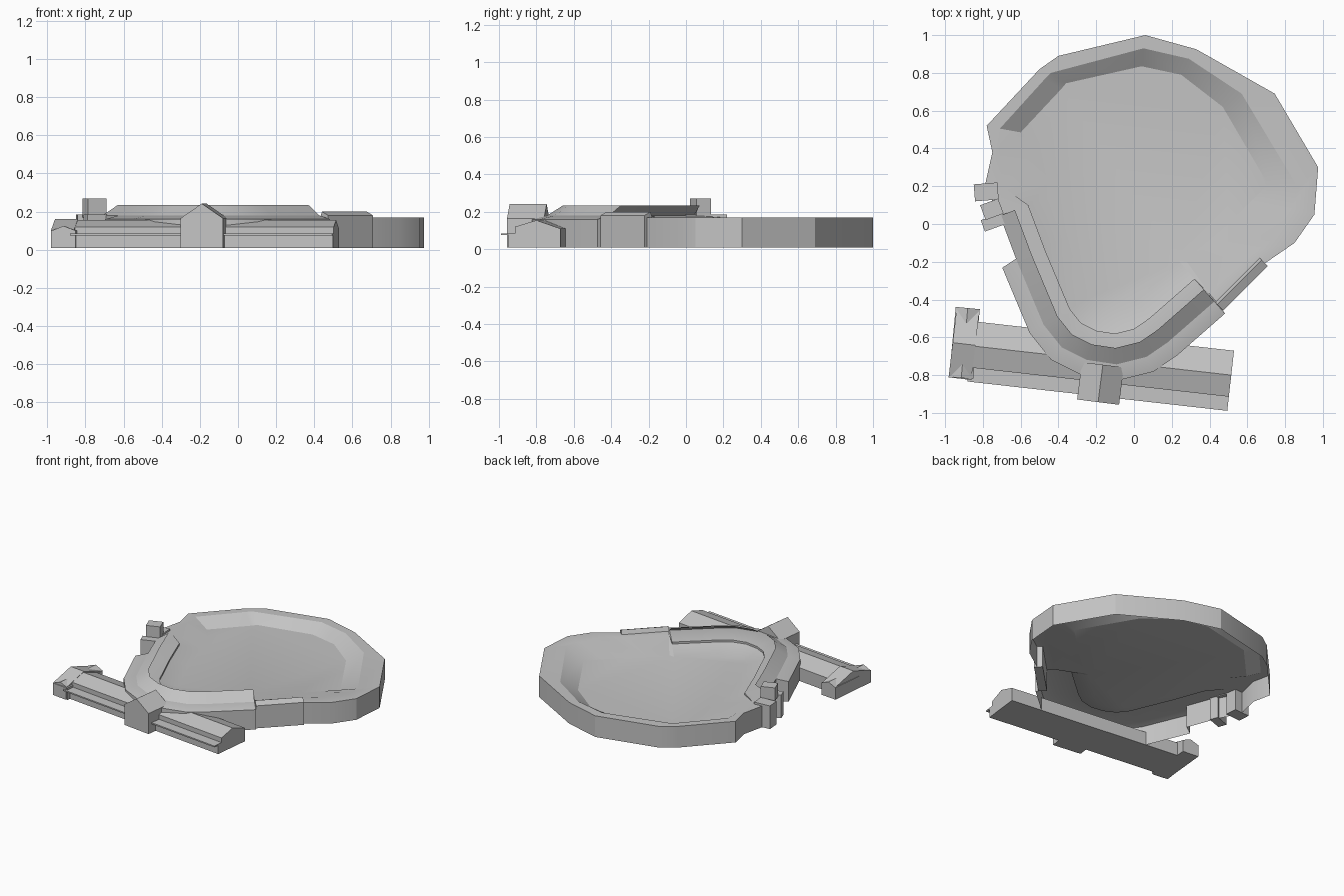
import bpy, bmesh, math
from mathutils import Vector

if "Cube" in bpy.data.objects:
    bpy.data.objects.remove(bpy.data.objects["Cube"])

GREY = (0.55, 0.55, 0.55, 1)
grey = bpy.data.materials.new("concrete_grey")
grey.use_nodes = True
grey.diffuse_color = GREY
grey.node_tree.nodes["Principled BSDF"].inputs["Base Color"].default_value = GREY


def finish(name, bm, smooth=0):
    bmesh.ops.remove_doubles(bm, verts=bm.verts, dist=0.0005)
    bmesh.ops.recalc_face_normals(bm, faces=bm.faces)
    mesh = bpy.data.meshes.new(name)
    bm.to_mesh(mesh)
    bm.free()
    mesh.materials.append(grey)
    ob = bpy.data.objects.new(name, mesh)
    bpy.context.collection.objects.link(ob)
    if smooth:
        bpy.ops.object.select_all(action='DESELECT')
        ob.select_set(True)
        bpy.context.view_layer.objects.active = ob
        bpy.ops.object.shade_smooth_by_angle(angle=math.radians(smooth))
    return ob


def loft(bm, columns, closed):
    """Skin quads between neighbouring columns of points."""
    rows = [[bm.verts.new(p) for p in col] for col in columns]
    for i in range(len(rows) if closed else len(rows) - 1):
        a, b = rows[i], rows[(i + 1) % len(rows)]
        for k in range(len(a) - 1):
            bm.faces.new((a[k], b[k], b[k + 1], a[k + 1]))
    return rows


def extrude(name, p0, p1, profile):
    """Sweep a (sideways, z) profile from p0 to p1, sideways = left of travel."""
    p0, p1 = Vector(p0), Vector(p1)
    d = (p1 - p0).normalized()
    side = Vector((-d.y, d.x))
    bm = bmesh.new()
    cols = [[(*(p + side * s), z) for s, z in profile + profile[:1]] for p in (p0, p1)]
    rows = loft(bm, cols, False)
    for row in rows:
        bm.faces.new(row[:-1])
    return finish(name, bm)


def gable(name, p0, p1, half, eave, peak):
    return extrude(name, p0, p1, [(-half, 0.01), (-half, eave), (0, peak),
                                  (half, eave), (half, 0.01)])


def block(name, p0, p1, half, low, high):
    return extrude(name, p0, p1, [(-half, low), (-half, high), (half, high), (half, low)])


# Grandstand: front edge of the upper deck, from its +x end round to its -x end
deck = [Vector(p) for p in ((.32, -.29), (.08, -.5), (.0, -.555), (-.1, -.58), (-.2, -.565),
                            (-.28, -.525), (-.34, -.45), (-.47, -.14), (-.475, -.127), (-.56, .1))]


def offset(i, dist):
    """Move a deck point outwards, mitred at corners."""
    ns = []
    for a, b in ((i - 1, i), (i, i + 1)):
        if a >= 0 and b < len(deck):
            d = (deck[b] - deck[a]).normalized()
            ns.append(Vector((-d.y, d.x)) * -1)
    n = sum(ns, Vector((0, 0))).normalized()
    return deck[i] - n * dist * (1 if n.dot(ns[0]) < 0 else -1) / max(n.dot(ns[0]), .8)


def at(p, z):
    return (p[0], p[1], z)


def sign():
    """Outward side of the first deck segment is towards -y."""
    return 1 if offset(0, .1).y < deck[0].y else -1


S = sign()
stand, roof = [], []
for i in range(len(deck)):
    base = offset(i, S * .16)
    wide = offset(i, S * .245) if i < len(deck) - 2 else base
    top = .16 if i < len(deck) - 2 else .18
    stand.append([at(wide, .01), at(wide, top), at(base, .18), at(deck[i], .165),
                  at(deck[i], .15), at(offset(i, -S * .12), .11)])
    roof.append([at(base, .18), at(offset(i, S * .075), .235)])

# Outfield: outer wall, rim edge and field edge, clockwise from the stand's -x end
outfield = [((-.79, .2), (-.7, .2), (-.45, .22)), ((-.75, .38), (-.71, .4), (-.52, .38)),
            ((-.78, .52), (-.71, .505), (-.6, .485)), ((-.5, .82), (-.47, .77), (-.385, .715)),
            ((-.4, .89), (-.44, .8), (-.36, .745)), ((.06, 1), (.05, .93), (.04, .835)),
            ((.33, .925), (.29, .875), (.25, .79)), ((.745, .69), (.57, .69), (.47, .62)),
            ((.975, .3), (.87, .19), (.71, .21)), ((.955, .05), (.83, .08), (.62, .12)),
            ((.85, -.1), (.74, -.08), (.5, .0)), ((.69, -.21), (.63, -.15), (.4, -.1)),
            ((.455, -.435), (.4, -.37), (.28, -.2))]
columns = stand + [[at(o, .01), at(o, .17), at(r, .17), at(r, .17), at(r, .17), at(f, .11)]
                   for o, r, f in outfield]

# Bowl with wall, rim, seats and playing field
bm = bmesh.new()
rows = loft(bm, columns, True)
bm.faces.new([row[-1] for row in rows])
finish("stadium_bowl", bm, 25)

# Cantilever roof over the upper deck
bm = bmesh.new()
loft(bm, roof, False)
finish("stand_roof", bm, 30)

# Long front hall with a thin canopy
extrude("front_hall", (-.86, -.645), (.515, -.8),
        [(-.115, .01), (-.115, .075), (-.19, .075), (-.19, .085), (-.115, .085),
         (-.115, .12), (0, .155), (.13, .11), (.13, .01)])
extrude("hall_front_wall", (-.86, -.645), (.515, -.8),
        [(-.15, .01), (-.15, .076), (-.11, .076), (-.11, .01)])

# Pavilions
gable("entrance_pavilion", (-.19, -.943), (-.165, -.745), .112, .165, .242)
gable("end_pavilion", (-.915, -.815), (-.88, -.445), .064, .1, .125)
gable("end_cross_gable", (-.96, -.628), (-.84, -.642), .185, .1, .16)

# Lean-to along the +x foul line
extrude("side_lean_to", (.455, -.44), (.69, -.205),
        [(-.025, .01), (-.025, .18), (.02, .2), (.035, .17), (.035, .01)])

# Towers on the -x side
block("tower_top", (-.80, .06), (-.705, .095), .042, .17, .27)
block("rear_tower", (-.845, .165), (-.72, .175), .045, .01, .185)
block("front_tower", (-.80, -.01), (-.69, .03), .032, .01, .185)
